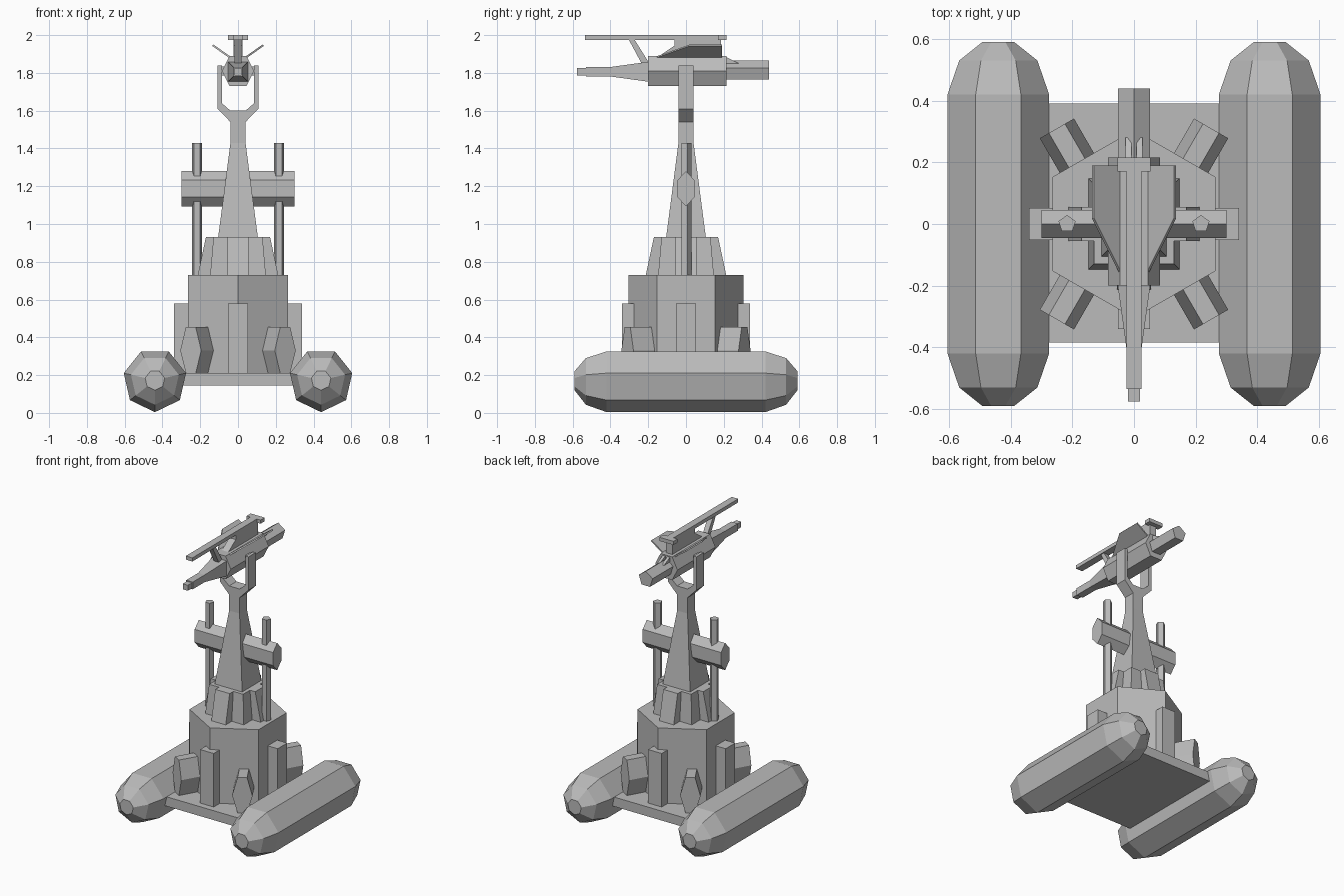
import bpy, bmesh
from math import sin, cos, pi, radians
from mathutils import Matrix, Vector

cube = bpy.data.objects.get("Cube")
if cube:
    bpy.data.objects.remove(cube)

GREY = (0.5, 0.5, 0.5, 1)
grey = bpy.data.materials.new("plain grey")
grey.use_nodes = True
grey.diffuse_color = GREY
grey.node_tree.nodes["Principled BSDF"].inputs["Base Color"].default_value = GREY


def loft(name, rings):
    """Skin a series of matching rings and cap both ends."""
    bm = bmesh.new()
    loops = [[bm.verts.new(p) for p in ring] for ring in rings]
    n = len(loops[0])
    for a, b in zip(loops, loops[1:]):
        for i in range(n):
            j = (i + 1) % n
            bm.faces.new((a[i], a[j], b[j], b[i]))
    bm.faces.new(loops[0][::-1])
    bm.faces.new(loops[-1])
    bmesh.ops.recalc_face_normals(bm, faces=bm.faces)
    mesh = bpy.data.meshes.new(name)
    bm.to_mesh(mesh)
    bm.free()
    mesh.materials.append(grey)
    obj = bpy.data.objects.new(name, mesh)
    bpy.context.collection.objects.link(obj)
    return obj


def ngon(n, r, start=0.0):
    return [(r * cos(radians(start) + 2 * pi * i / n),
             r * sin(radians(start) + 2 * pi * i / n)) for i in range(n)]


def rect(x0, x1, y0, y1):
    return [(x0, y0), (x1, y0), (x1, y1), (x0, y1)]


def at_z(pts, z, x=0, y=0):
    return [(x + a, y + b, z) for a, b in pts]


def at_y(pts, y, x=0, z=0):
    return [(x + a, y, z + b) for a, b in pts]


def at_x(pts, x):
    return [(x, a, b) for a, b in pts]


def box(name, x0, x1, y0, y1, z0, z1):
    r = rect(x0, x1, y0, y1)
    return loft(name, [at_z(r, z0), at_z(r, z1)])


def square(h):
    return rect(-h, h, -h, h)


SIDES = (("left", 1), ("right", -1))

# Floats and deck
for side, s in SIDES:
    stations = [(-0.59, 0.053), (-0.53, 0.13), (-0.42, 0.169),
                (0.42, 0.169), (0.53, 0.13), (0.59, 0.053)]
    loft(side + "_float", [at_y(ngon(7, r, -90), y, s * 0.44, 0.173)
                           for y, r in stations])
box("deck", -0.3, 0.3, -0.385, 0.39, 0.145, 0.21)

# Hexagonal base with four upright ribs
hexagon = ngon(6, 0.305, 90)
loft("base", [at_z(hexagon, 0.2), at_z(hexagon, 0.73)])
for i, name in enumerate(("left", "back", "right", "front")):
    turn = Matrix.Rotation(i * pi / 2, 4, "Z")
    rib = box(name + "_base_rib", 0.2, 0.34, -0.052, 0.052, 0.2, 0.58)
    rib.data.transform(turn)
    # Sloped buttress around the tower foot
    foot = loft(name + "_buttress", [at_z(rect(0, 0.215, -0.055, 0.055), 0.72),
                                     at_z(rect(0, 0.17, -0.055, 0.055), 0.93)])
    foot.data.transform(turn)
loft("tower_foot", [at_z(square(0.148), 0.72), at_z(square(0.13), 0.93)])

# Diagonal side pods, bulging at mid height
pod = [(-0.03, 0.21), (0.03, 0.21), (0.064, 0.33),
       (0.03, 0.455), (-0.03, 0.455), (-0.064, 0.33)]
for side, s in SIDES:
    for end, e in (("back", 1), ("front", -1)):
        out = Vector((0.5 * s, 0.866 * e, 0))
        across = Vector((0.866 * s, -0.5 * e, 0))
        tip = Vector((0.25 * s, 0.31 * e, 0))
        loft(f"{end}_{side}_pod",
             [[tip - out * d + across * t + Vector((0, 0, z)) for t, z in pod]
              for d in (0, 0.19)])

# Tower, crossbar and upright rods
loft("tower", [at_z(square(h), z) for h, z in
               ((0.108, 0.9), (0.105, 0.93), (0.04, 1.43), (0.04, 1.56))])
bar = [(0, 1.28), (0.045, 1.232), (0.045, 1.142),
       (0, 1.093), (-0.045, 1.142), (-0.045, 1.232)]
loft("crossbar", [at_x(bar, -0.3), at_x(bar, 0.3)])
for side, s in SIDES:
    rod = ngon(5, 0.029, 90)
    loft(side + "_rod", [at_z(rod, 0.72, s * 0.217), at_z(rod, 1.43, s * 0.217)])

# Fork that carries the gun
half = [(0.04, 1.54), (0.108, 1.61), (0.108, 1.84),
        (0.086, 1.84), (0.086, 1.64), (0.04, 1.6)]
fork = half + [(-x, z) for x, z in reversed(half)]
loft("fork", [at_y(fork, -0.04), at_y(fork, 0.04)])
for side, s in SIDES:
    box(side + "_pivot", min(s * 0.06, s * 0.09), max(s * 0.06, s * 0.09),
        -0.025, 0.025, 1.785, 1.835)

# Gun body, barrel and breech
body = [(0.085, 0), (0.045, 0.08), (-0.045, 0.08),
        (-0.085, 0), (-0.045, -0.08), (0.045, -0.08)]
loft("gun_body", [at_y(body, -0.2, z=1.81), at_y(body, 0.215, z=1.81)])
loft("barrel", [at_y(square(h), y, z=1.806) for h, y in
                ((0.054, -0.19), (0.025, -0.4), (0.025, -0.53))])
loft("muzzle", [at_y(square(0.019), y, z=1.806) for y in (-0.52, -0.576)])
breech = ngon(5, 0.055, 90)
loft("breech", [at_y(breech, 0.2, z=1.81), at_y(breech, 0.44, z=1.81)])
for side, s in SIDES:
    ramp = [(0.2, 1.89), (0.28, 1.85), (0.2, 1.85)]
    loft(side + "_rear_sight", [at_x(ramp, s * 0.008), at_x(ramp, s * 0.027)])

# Angled wing plates above the gun
for side, s in SIDES:
    outline = [(0.035, -0.17, 1.883), (0.13, 0.02, 1.95),
               (0.13, 0.19, 1.95), (0.035, 0.19, 1.883)]
    loft(side + "_wing", [[(s * (x + d), y, z - d) for x, y, z in outline]
                          for d in (0, 0.007)])

# Top rail with its pedestal, crosspiece and front strut
box("rail", -0.025, 0.025, -0.535, 0.215, 1.975, 2.0)
box("rail_crosspiece", -0.054, 0.054, 0.17, 0.215, 1.975, 2.0)
pedestal = [(-0.17, 1.87), (-0.06, 1.945), (-0.06, 1.98), (0.185, 1.98), (0.185, 1.87)]
loft("rail_pedestal", [at_x(pedestal, -0.025), at_x(pedestal, 0.025)])
strut = [(-0.305, 1.98), (-0.275, 1.98), (-0.2, 1.86), (-0.235, 1.85)]
loft("rail_strut", [at_x(strut, -0.018), at_x(strut, 0.018)])
